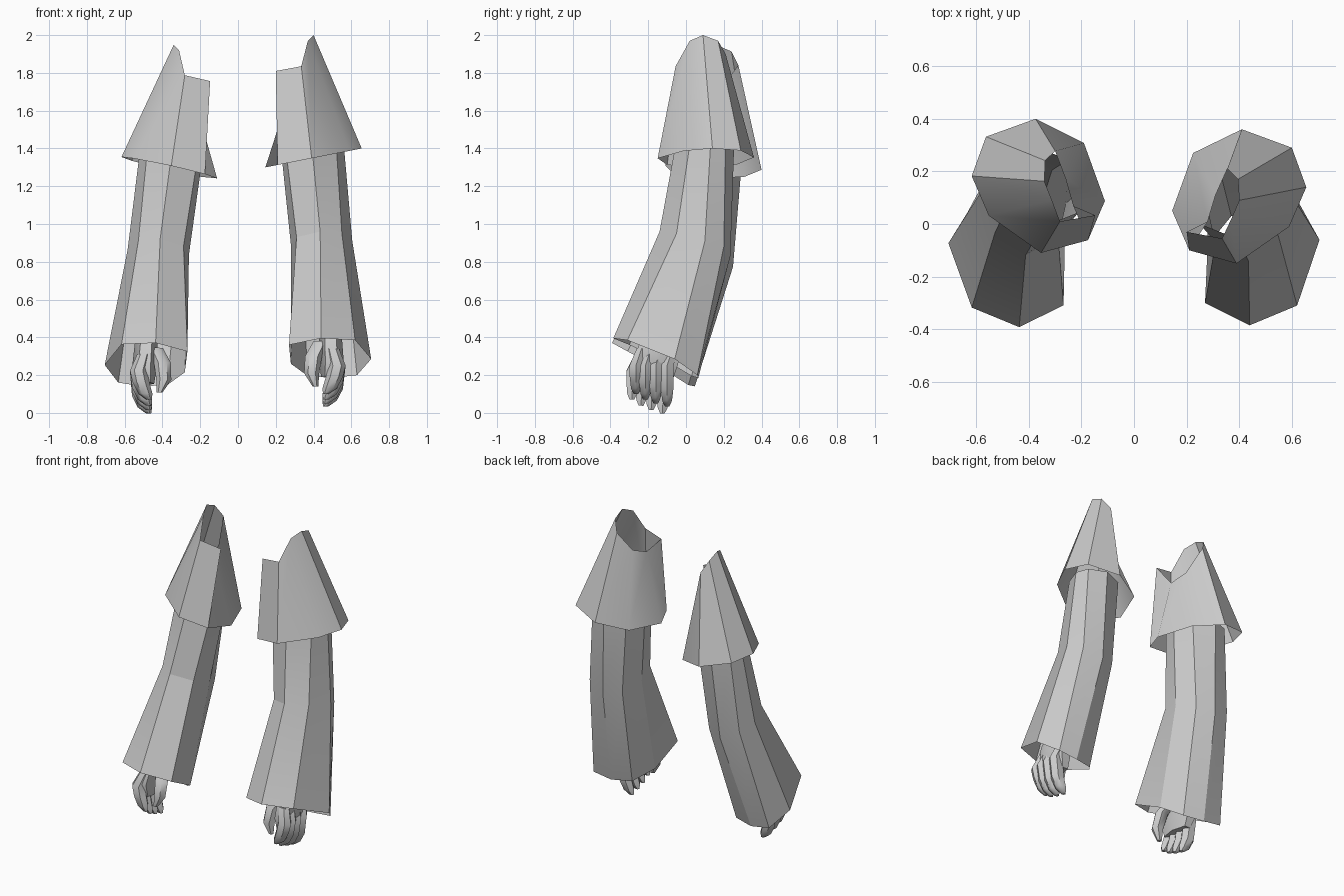
import bpy, math
from mathutils import Vector, Matrix

mat = bpy.data.materials.new("plain_grey")
mat.diffuse_color = (0.6, 0.6, 0.6, 1)

# The left arm is a mirrored copy, leaning slightly back and inward
pivot = Vector((-0.4, -0.2, 0.3))
LEFT = (Matrix.Translation(pivot + Vector((0, -0.012, -0.035)))
        @ Matrix.Rotation(0.035, 4, 'Y') @ Matrix.Rotation(-0.05, 4, 'X')
        @ Matrix.Translation(-pivot) @ Matrix.Scale(-1, 4, (1, 0, 0)))


def make(name, rings, caps=False, angle=30):
    """Loft rings (listed bottom to top, counterclockwise) on both arms."""
    n = len(rings[0])
    verts = [Vector(p) for r in rings for p in r]
    faces = [(k * n + i, k * n + (i + 1) % n, (k + 1) * n + (i + 1) % n, (k + 1) * n + i)
             for k in range(len(rings) - 1) for i in range(n)]
    if caps:
        faces.append(tuple(reversed(range(n))))
        faces.append(tuple(range(len(verts) - n, len(verts))))
    for side in ("right", "left"):
        vs, fs = verts, faces
        if side == "left":
            vs = [LEFT @ v for v in verts]
            fs = [tuple(reversed(f)) for f in faces]
        me = bpy.data.meshes.new(side + "_" + name)
        me.from_pydata(vs, [], fs)
        me.materials.append(mat)
        ob = bpy.data.objects.new(side + "_" + name, me)
        bpy.context.collection.objects.link(ob)
        bpy.ops.object.select_all(action='DESELECT')
        ob.select_set(True)
        bpy.context.view_layer.objects.active = ob
        bpy.ops.object.shade_smooth_by_angle(angle=math.radians(angle))


def limb(name, path, sides=6):
    """Tapered tube through (x, y, z, half width x, half width y), top first."""
    rings = []
    for x, y, z, rx, ry in reversed(path):
        rings.append([(x + rx * math.cos(a), y + ry * math.sin(a), z)
                      for a in (math.tau * i / sides for i in range(sides))])
    make(name, rings, True, 50)


# Shoulder cape: sloping hem and a lopsided open neck
hem = [(0.39, -0.15), (0.59, -0.01), (0.655, 0.14), (0.60, 0.29),
       (0.41, 0.36), (0.225, 0.27), (0.145, 0.05), (0.21, -0.10)]
neck = [(0.335, -0.055, 1.835), (0.37, 0.02, 1.97), (0.40, 0.09, 2.0), (0.395, 0.17, 1.97),
        (0.355, 0.21, 1.90), (0.31, 0.11, 1.76), (0.28, 0.01, 1.72), (0.20, -0.03, 1.81)]
make("shoulder_cape", [[(x, y, 1.30 + 0.196 * (x - 0.145)) for x, y in hem], neck], angle=40)

# Sleeve: bent at the elbow, flaring to a slanted cuff
cuff = [(0.44, -0.385, 0.395), (0.62, -0.31, 0.385), (0.705, -0.06, 0.285), (0.63, 0.06, 0.20),
        (0.50, 0.065, 0.185), (0.37, 0.03, 0.195), (0.28, -0.08, 0.26), (0.27, -0.30, 0.36)]
elbow = [(0.435, -0.14, 0.96), (0.55, -0.05, 0.95), (0.605, 0.10, 0.91), (0.56, 0.20, 0.88),
         (0.44, 0.235, 0.83), (0.33, 0.19, 0.85), (0.28, 0.06, 0.89), (0.31, -0.07, 0.93)]
top = [(0.39, -0.055, 1.42), (0.52, 0.02, 1.42), (0.56, 0.13, 1.42), (0.53, 0.21, 1.42),
       (0.42, 0.255, 1.42), (0.29, 0.20, 1.42), (0.225, 0.10, 1.42), (0.25, 0.0, 1.42)]
make("sleeve", [cuff, elbow, top], angle=15)

# Hand: palm inside the cuff, four curled fingers and a thumb
limb("palm", [(0.48, -0.10, 0.50, 0.05, 0.07), (0.49, -0.14, 0.40, 0.06, 0.11),
              (0.495, -0.16, 0.27, 0.065, 0.14), (0.48, -0.16, 0.19, 0.04, 0.11)])
for i, (y, tip) in enumerate([(-0.265, 0.10), (-0.215, 0.07), (-0.16, 0.05), (-0.10, 0.035)]):
    limb("finger_%d" % (i + 1), [
        (0.50, y + 0.03, 0.34, 0.035, 0.03), (0.525, y, 0.25, 0.045, 0.04),
        (0.51, y, tip + 0.09, 0.045, 0.038), (0.485, y, tip + 0.03, 0.038, 0.03),
        (0.465, y, tip, 0.015, 0.014)])
limb("thumb", [(0.44, -0.16, 0.38, 0.04, 0.035), (0.40, -0.21, 0.30, 0.045, 0.04),
               (0.39, -0.235, 0.21, 0.04, 0.035), (0.41, -0.24, 0.14, 0.015, 0.015)])
